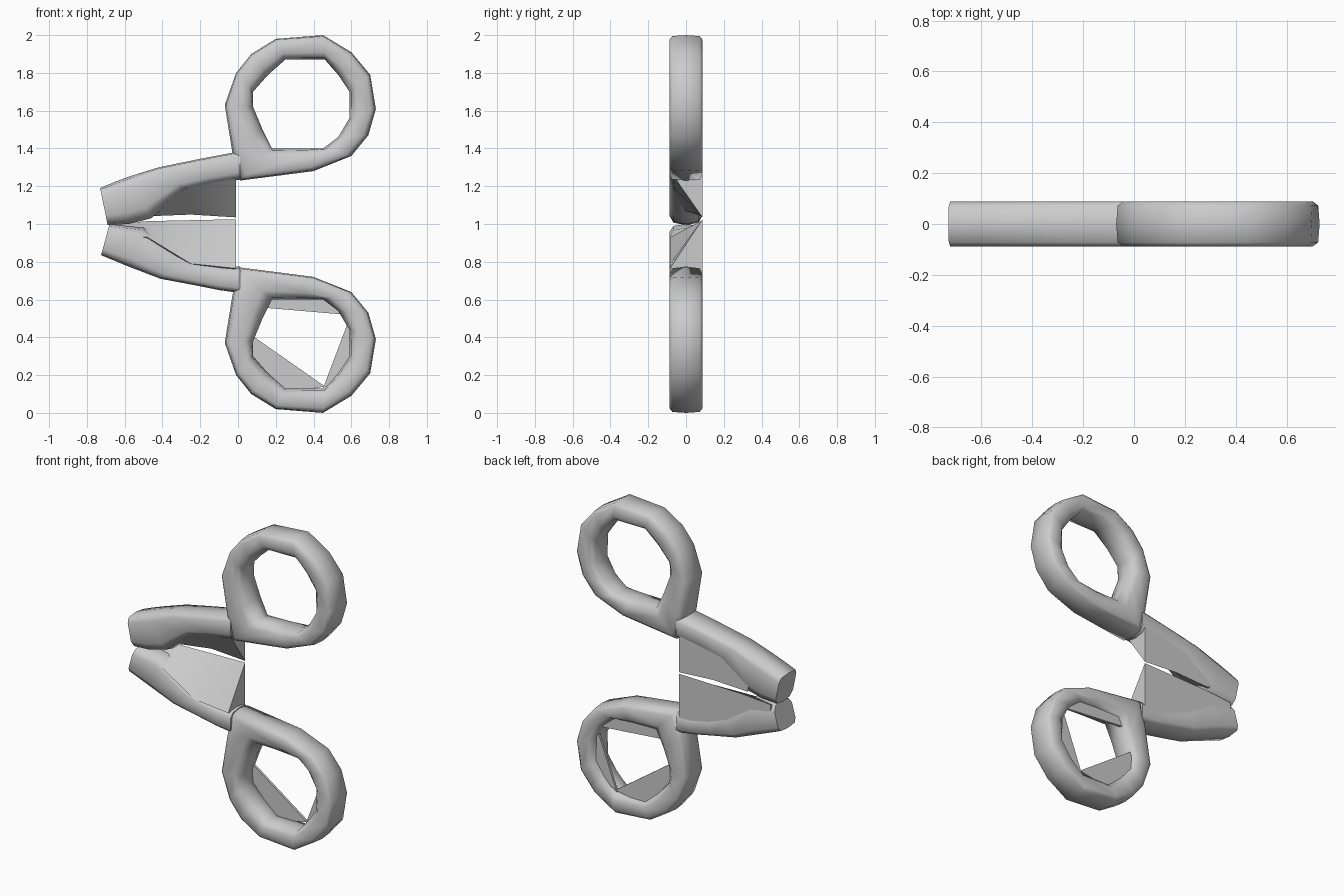
import bpy, math

if "Cube" in bpy.data.objects:
    bpy.data.objects.remove(bpy.data.objects["Cube"])

Y_HALF = 0.088


def make_object(name, verts, faces, angle=50):
    mesh = bpy.data.meshes.new(name)
    mesh.from_pydata(verts, [], faces)
    mesh.update()
    obj = bpy.data.objects.new(name, mesh)
    bpy.context.collection.objects.link(obj)
    bpy.ops.object.select_all(action='DESELECT')
    bpy.context.view_layer.objects.active = obj
    obj.select_set(True)
    bpy.ops.object.mode_set(mode='EDIT')
    bpy.ops.mesh.select_all(action='SELECT')
    bpy.ops.mesh.normals_make_consistent(inside=False)
    bpy.ops.object.mode_set(mode='OBJECT')
    bpy.ops.object.shade_smooth_by_angle(angle=math.radians(angle))
    return obj


def sweep(name, pairs, closed, sides=10, outer=0.4, inner=0.75):
    """Bar through (outer, inner) point pairs in XZ, squarer on its outer side."""
    verts, faces = [], []
    for (ox, oz), (ix, iz) in pairs:
        for k in range(sides):
            a = 2 * math.pi * k / sides
            c, s = math.cos(a), math.sin(a)
            p = outer if c > 0 else inner
            c = math.copysign(abs(c) ** p, c)
            s = math.copysign(abs(s) ** p, s) / math.sin(0.4 * math.pi) ** p
            t = (1 + c) / 2
            verts.append((ix + (ox - ix) * t, Y_HALF * s, iz + (oz - iz) * t))
    n = len(pairs)
    for i in range(n if closed else n - 1):
        j = (i + 1) % n
        for k in range(sides):
            m = (k + 1) % sides
            faces.append((i * sides + k, i * sides + m, j * sides + m, j * sides + k))
    if not closed:
        faces.append(tuple(range(sides)))
        faces.append(tuple((n - 1) * sides + k for k in range(sides)))
    return make_object(name, verts, faces, 65)


def loft(name, sections):
    """Hard-edged blade through (x, [(y, z), ...]) sections."""
    m = len(sections[0][1])
    verts = [(x, y, z) for x, prof in sections for y, z in prof]
    faces = [tuple(range(m)), tuple((len(sections) - 1) * m + k for k in range(m))]
    for i in range(len(sections) - 1):
        for k in range(m):
            l = (k + 1) % m
            faces.append((i * m + k, i * m + l, (i + 1) * m + l, (i + 1) * m + k))
    return make_object(name, verts, faces, 25)


def flip(pairs):
    return [tuple((x, 2 - z) for x, z in p) for p in pairs]


# finger loops
ring = [((0.01, 1.23), (0.18, 1.40)), ((-0.03, 1.38), (0.13, 1.50)),
        ((-0.07, 1.63), (0.08, 1.62)), ((-0.01, 1.80), (0.08, 1.70)),
        ((0.07, 1.90), (0.16, 1.79)), ((0.20, 1.98), (0.25, 1.87)),
        ((0.45, 2.00), (0.46, 1.87)), ((0.60, 1.91), (0.53, 1.79)),
        ((0.70, 1.79), (0.59, 1.70)), ((0.73, 1.61), (0.59, 1.56)),
        ((0.69, 1.47), (0.53, 1.46)), ((0.60, 1.36), (0.45, 1.40)),
        ((0.40, 1.28), (0.34, 1.40))]
sweep("upper_finger_loop", ring, True)
sweep("lower_finger_loop", flip(ring), True)

# slanted facets closing parts of the lower loop's opening
webs = [[(0.06, 0.42), (0.46, 0.14), (0.24, 0.10), (0.07, 0.30)],
        [(0.45, 0.13), (0.59, 0.50), (0.60, 0.30), (0.53, 0.18)],
        [(0.10, 0.56), (0.57, 0.52), (0.46, 0.61), (0.16, 0.61)]]
for n, pts in enumerate(webs):
    v = [(x, y, z) for y in (0.045, 0.06) for x, z in pts]
    f = [(0, 1, 2, 3), (4, 5, 6, 7)] + [(k, (k + 1) % 4, (k + 1) % 4 + 4, k + 4) for k in range(4)]
    make_object("lower_loop_web_%d" % (n + 1), v, f, 20)

# arms
sweep("upper_arm", [((0.01, 1.385), (0.01, 1.235)), ((-0.20, 1.345), (-0.14, 1.21)),
                    ((-0.42, 1.30), (-0.28, 1.18)), ((-0.58, 1.25), (-0.46, 1.03)),
                    ((-0.66, 1.22), (-0.58, 1.00)), ((-0.73, 1.19), (-0.69, 0.995))],
      False, inner=0.6)
sweep("lower_arm", [((0.01, 0.635), (0.01, 0.775)), ((-0.10, 0.65), (-0.08, 0.775)),
                    ((-0.25, 0.68), (-0.21, 0.80)), ((-0.41, 0.71), (-0.32, 0.85)),
                    ((-0.58, 0.775), (-0.50, 0.98)), ((-0.725, 0.835), (-0.68, 1.0))],
      False, inner=0.6)

# blades: flat backs, with one bevel slanting from the arm to the rear cutting edge
loft("upper_blade", [
    (-0.01, [(-0.07, 1.26), (0.087, 1.30), (0.087, 1.035)]),
    (-0.25, [(-0.07, 1.20), (0.087, 1.25), (0.087, 1.05)]),
    (-0.50, [(-0.05, 1.08), (0.087, 1.15), (0.087, 1.04)])])
loft("lower_blade", [
    (-0.01, [(-0.085, 0.765), (0.087, 0.71), (0.087, 1.025)]),
    (-0.25, [(-0.085, 0.79), (0.087, 0.74), (0.087, 1.02)]),
    (-0.48, [(-0.085, 0.93), (0.087, 0.84), (0.087, 1.015)]),
    (-0.66, [(-0.06, 0.93), (0.087, 0.90), (0.087, 1.0)])])
